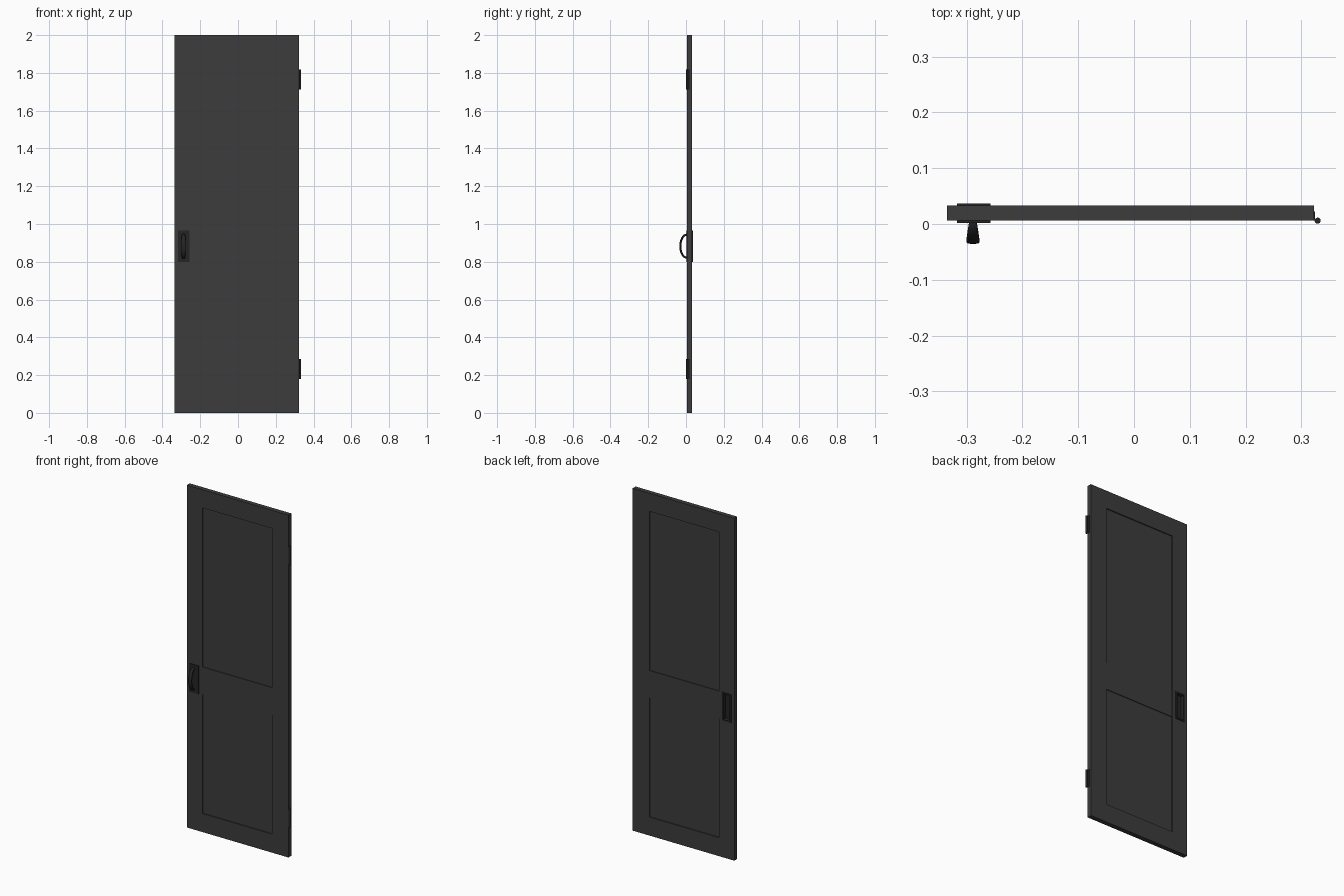
import bpy, bmesh, math
from mathutils import Vector

if "Cube" in bpy.data.objects:
    bpy.data.objects.remove(bpy.data.objects["Cube"])


def material(name, v):
    m = bpy.data.materials.new(name)
    m.diffuse_color = (v, v, v, 1)
    m.use_nodes = True
    m.node_tree.nodes["Principled BSDF"].inputs["Base Color"].default_value = m.diffuse_color
    return m


PAINT = material("dark_paint", 0.045)
METAL = material("black_metal", 0.018)


def finish(name, bm, mat, smooth=False):
    bmesh.ops.recalc_face_normals(bm, faces=bm.faces)
    me = bpy.data.meshes.new(name)
    bm.to_mesh(me)
    bm.free()
    ob = bpy.data.objects.new(name, me)
    bpy.context.collection.objects.link(ob)
    me.materials.append(mat)
    if smooth:
        bpy.context.view_layer.objects.active = ob
        ob.select_set(True)
        bpy.ops.object.shade_smooth_by_angle(angle=math.radians(40))
        ob.select_set(False)
    return ob


def box_bm(x0, x1, y0, y1, z0, z1):
    bm = bmesh.new()
    bmesh.ops.create_cube(bm, size=1)
    for v in bm.verts:
        v.co = Vector((x0 if v.co.x < 0 else x1,
                       y0 if v.co.y < 0 else y1,
                       z0 if v.co.z < 0 else z1))
    return bm


def box(name, *dims, mat=PAINT):
    return finish(name, box_bm(*dims), mat)


def cut(ob, *dims):
    cutter = box("cutter", *dims)
    cutter.hide_render = True
    mod = ob.modifiers.new("cut", 'BOOLEAN')
    mod.operation, mod.solver, mod.object = 'DIFFERENCE', 'EXACT', cutter
    bpy.context.view_layer.objects.active = ob
    bpy.ops.object.modifier_apply(modifier=mod.name)
    bpy.data.objects.remove(cutter)


# Outer frame with the panel window and a pocket for the lock plate
WX0, WX1, WZ0, WZ1 = -0.235, 0.214, 0.108, 1.894
PX0, PX1, PZ0, PZ1 = -0.317, -0.257, 0.80, 0.965
frame = box("door_frame", -0.335, 0.322, 0.006, 0.033, 0, 2)
cut(frame, WX0, WX1, -0.1, 0.1, WZ0, WZ1)
cut(frame, PX0 + 0.004, PX1 - 0.004, -0.1, 0.1, PZ0 + 0.004, PZ1 - 0.004)

# Recessed panels and middle rail
box("lower_panel", WX0, WX1, 0.012, 0.027, WZ0, 0.803)
box("upper_panel", WX0, WX1, 0.012, 0.027, 0.963, WZ1)
box("middle_rail", WX0, WX1, 0.008, 0.031, 0.803, 0.963)

# Lock plate: flat front plate, finger cup sunk in the back
bm = box_bm(PX0, PX1, 0.002, 0.006, PZ0, PZ1)
finish("front_plate", bm, METAL)
bm = box_bm(PX0, PX1, 0.033, 0.037, PZ0, PZ1)
back = max(bm.faces, key=lambda f: f.calc_center_median().y)
front = min(bm.faces, key=lambda f: f.calc_center_median().y)
bmesh.ops.delete(bm, geom=[front], context='FACES_ONLY')
bmesh.ops.inset_region(bm, faces=[back], thickness=0.012)
bmesh.ops.inset_region(bm, faces=[back], thickness=0.004)
for v in back.verts:
    v.co.y = 0.020
finish("back_finger_cup", bm, METAL)

# Arched handle: rounded section swept along a half ellipse, widest mid-way
bm = bmesh.new()
rings = []
STEPS, SIDES = 20, 12
for i in range(STEPS + 1):
    a = math.pi * i / STEPS
    s, c = math.sin(a), math.cos(a)
    centre = Vector((-0.2885, 0.004 - 0.034 * s, 0.8825 + 0.061 * c))
    out = Vector((0, -s / 0.034, c / 0.061)).normalized()
    half_w = 0.007 + 0.005 * s
    ring = []
    for j in range(SIDES):
        b = 2 * math.pi * (j + 0.5) / SIDES
        u, w = math.cos(b), math.sin(b)
        u = math.copysign(abs(u) ** 0.6, u)
        w = math.copysign(abs(w) ** 0.6, w)
        ring.append(bm.verts.new(centre + Vector((u * half_w, 0, 0)) + out * w * 0.0055))
    rings.append(ring)
for r0, r1 in zip(rings, rings[1:]):
    for j in range(SIDES):
        k = (j + 1) % SIDES
        bm.faces.new((r0[j], r0[k], r1[k], r1[j]))
bm.faces.new(rings[0])
bm.faces.new(rings[-1])
finish("arched_handle", bm, METAL, smooth=True)

# Hinges: barrel plus thin leaf on the door edge
for name, z0 in (("lower", 0.18), ("upper", 1.713)):
    bm = bmesh.new()
    bmesh.ops.create_cone(bm, cap_ends=True, segments=16, radius1=0.0055,
                          radius2=0.0055, depth=0.105)
    bmesh.ops.translate(bm, verts=bm.verts, vec=(0.329, 0.006, z0 + 0.0525))
    finish(name + "_hinge_barrel", bm, METAL, smooth=True)
    box(name + "_hinge_leaf", 0.3215, 0.3245, 0.006, 0.022, z0, z0 + 0.105, mat=METAL)
